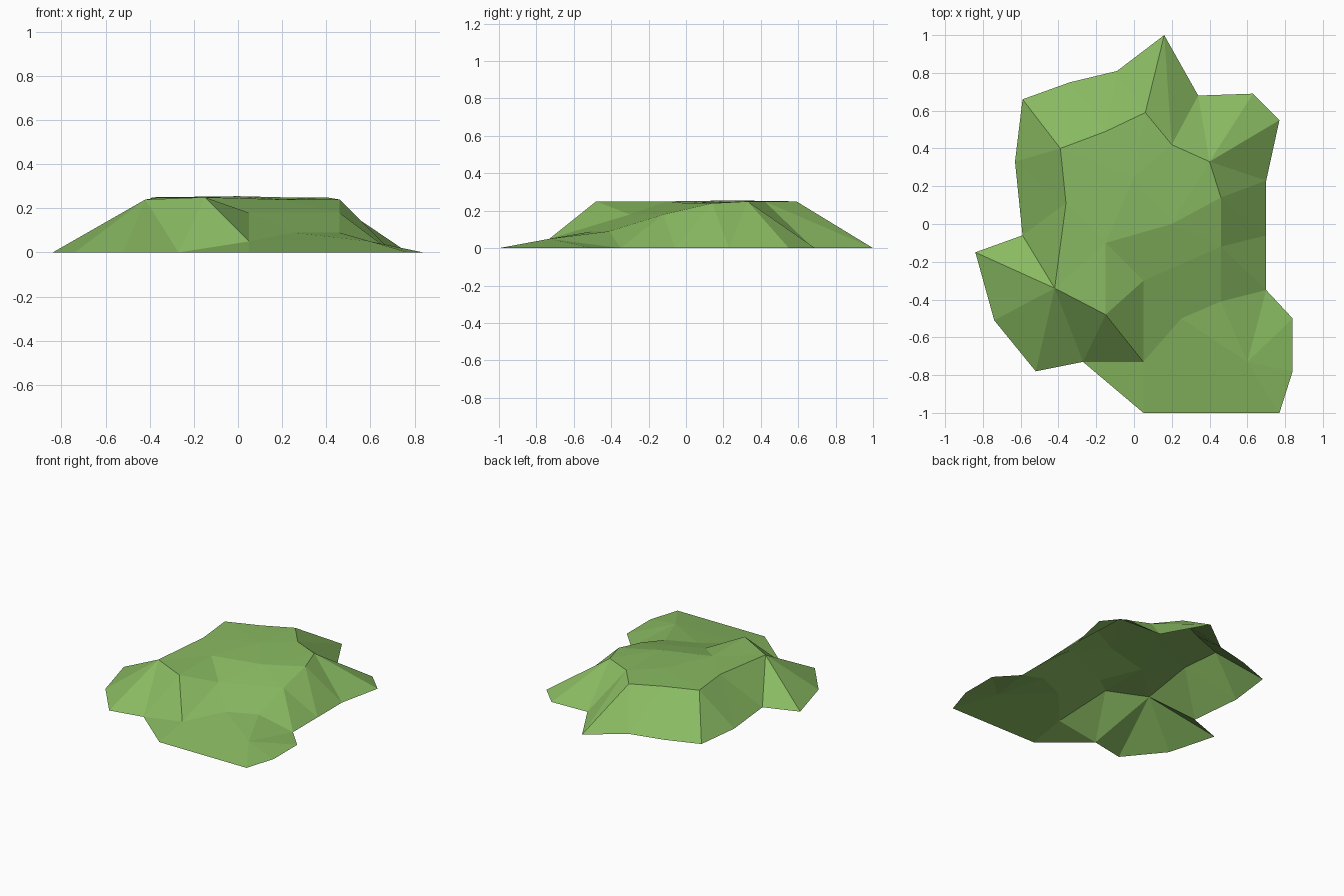
import bpy
from mathutils import Vector
from mathutils.geometry import delaunay_2d_cdt

if "Cube" in bpy.data.objects:
    bpy.data.objects.remove(bpy.data.objects["Cube"])

# Ground outline of the mound, clockwise from the rear tip, all at z = 0
outline = [(.16, 1), (.34, .68), (.63, .69), (.77, .55), (.7, .23),
           (.7, -.06), (.7, -.35), (.84, -.5), (.84, -.78), (.77, -1),
           (.05, -1), (-.27, -.73), (-.52, -.78), (-.74, -.51), (-.84, -.15),
           (-.59, -.06), (-.63, .33), (-.59, .66), (-.34, .75), (-.09, .81)]

# Raised points: plateau rim, its centre, and the gentle front ramp
raised = {
    "rear": (.06, .59, .25), "rear_mid": (-.15, .49, .25),
    "rear_corner": (-.39, .4, .25), "side": (-.36, .11, .25),
    "shoulder": (-.42, -.34, .24), "spur": (-.15, -.48, .25),
    "hollow": (-.15, -.1, .25), "brow": (.2, 0, .24),
    "far_edge": (.46, .14, .24), "far_corner": (.4, .33, .25),
    "notch": (.2, .42, .25), "summit": (0, .25, .255),
    "gully": (.05, -.3, .18), "spur_foot": (.05, -.73, .05),
    "ramp_mid": (.25, -.5, .09), "ramp_top": (.46, -.12, .18),
    "ramp_low": (.46, -.41, .09), "apron": (.6, -.73, .05),
}

# Crease lines running between raised points
creases = [
    "rear rear_mid rear_corner side shoulder spur hollow brow far_edge far_corner notch rear",
    "spur gully spur_foot ramp_mid ramp_low apron spur_foot spur",
    "hollow gully brow ramp_top gully ramp_mid ramp_top",
    "far_edge ramp_top ramp_low",
    "ramp_mid apron",
]

# Slope folds fanning from raised points down to the outline
fans = {
    "rear": (0, 19), "rear_mid": (18, 19), "rear_corner": (16, 17, 18),
    "side": (15, 16), "shoulder": (11, 12, 13, 14, 15), "spur": (11,),
    "spur_foot": (10, 11), "apron": (6, 7, 8, 9, 10), "ramp_low": (6,),
    "ramp_top": (5, 6), "far_edge": (4, 5), "far_corner": (1, 2, 3, 4),
    "notch": (0, 1),
}

points = [Vector((x, y, 0)) for x, y in outline]
index = {}
for name, co in raised.items():
    index[name] = len(points)
    points.append(Vector(co))

count = len(outline)
edges = [(i, (i + 1) % count) for i in range(count)]
for line in creases:
    names = line.split()
    edges += [(index[a], index[b]) for a, b in zip(names, names[1:])]
edges += [(index[name], foot) for name, feet in fans.items() for foot in feet]
edges = sorted({tuple(sorted(edge)) for edge in edges})

# Triangulate the plan along the creases, then lift it to its heights
plan, _, faces, sources, _, _ = delaunay_2d_cdt(
    [p.to_2d() for p in points], edges, [], 1, 1e-5)
verts = [(p.x, p.y, points[src[0]].z if src else 0)
         for p, src in zip(plan, sources)]

mesh = bpy.data.meshes.new("grass_mound")
mesh.from_pydata(verts, [], faces)
mesh.update()
mound = bpy.data.objects.new("grass_mound", mesh)
bpy.context.collection.objects.link(mound)

# Grass colour
grass = bpy.data.materials.new("grass_green")
grass.use_nodes = True
colour = (.25, .49, .12, 1)
grass.diffuse_color = colour
grass.node_tree.nodes["Principled BSDF"].inputs["Base Color"].default_value = colour
mesh.materials.append(grass)
